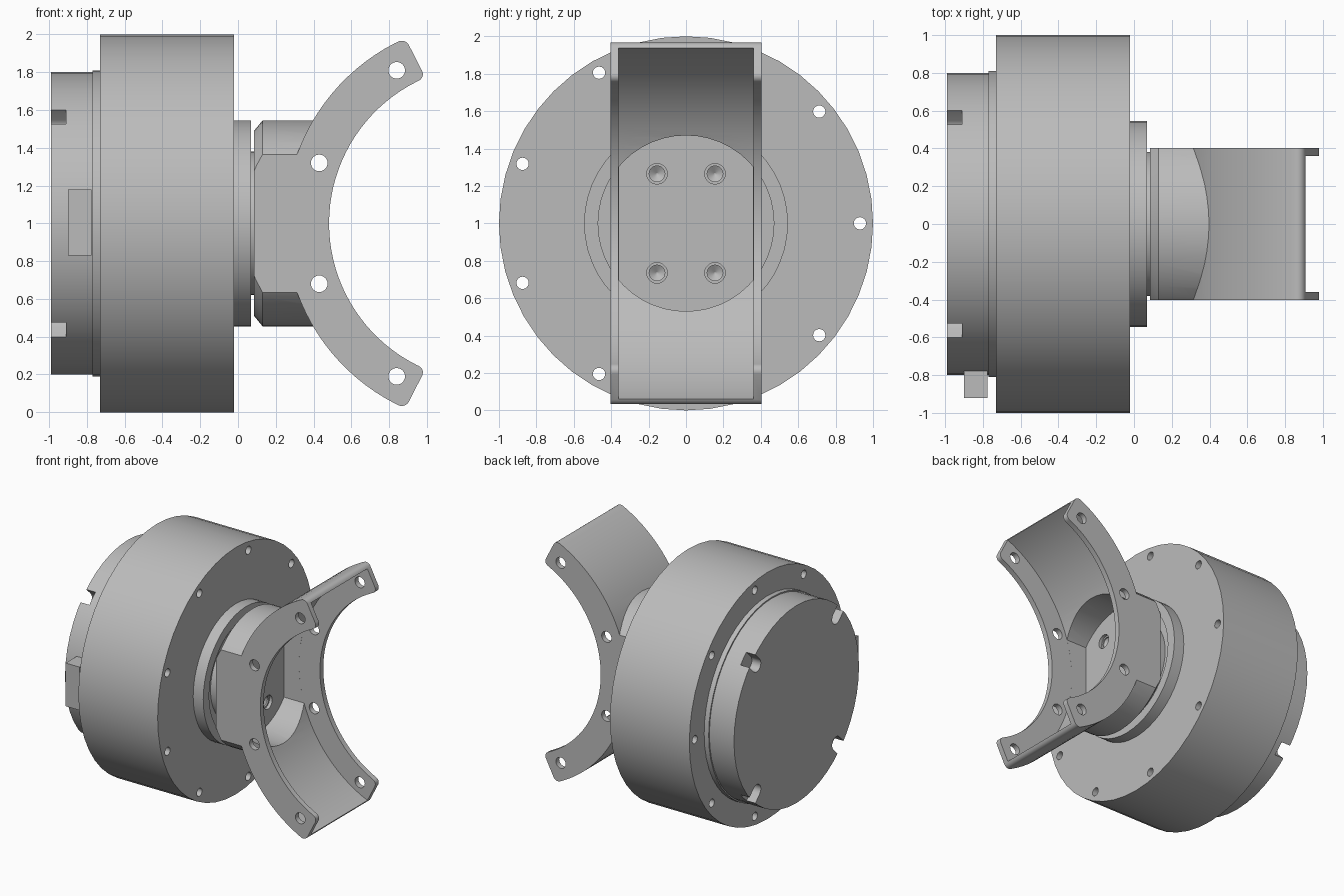
import bpy, bmesh, math
from mathutils import Matrix, Vector

if "Cube" in bpy.data.objects:
    bpy.data.objects.remove(bpy.data.objects["Cube"])

gray = bpy.data.materials.new("light gray")
gray.diffuse_color = (0.5, 0.5, 0.5, 1)
gray.use_nodes = True
gray.node_tree.nodes["Principled BSDF"].inputs["Base Color"].default_value = gray.diffuse_color
ZC = 1.0            # height of the motor axis
ARC = (1.32, 1.0)   # x, z centre of the yoke arc


def to_object(name, bm):
    bmesh.ops.recalc_face_normals(bm, faces=bm.faces)
    me = bpy.data.meshes.new(name)
    bm.to_mesh(me)
    bm.free()
    me.materials.append(gray)
    ob = bpy.data.objects.new(name, me)
    bpy.context.collection.objects.link(ob)
    return ob


def lathe(name, profile, y=0.0, z=ZC, n=48):
    """Solid of revolution about an x-parallel axis; profile = (x, radius)."""
    bm = bmesh.new()
    rings = []
    for x, r in profile:
        rings.append([bm.verts.new((x, y + r * math.cos(2 * math.pi * i / n),
                                    z + r * math.sin(2 * math.pi * i / n)))
                      for i in range(n)])
    for a, b in zip(rings, rings[1:]):
        for i in range(n):
            j = (i + 1) % n
            bm.faces.new((a[i], a[j], b[j], b[i]))
    bm.faces.new(rings[0])
    bm.faces.new(rings[-1])
    return to_object(name, bm)


def prism(name, pts, half, round_at=(), radius=0.04):
    """Extrude an x-z outline to y = +-half, rounding chosen corners."""
    bm = bmesh.new()
    a = [bm.verts.new((x, -half, z)) for x, z in pts]
    b = [bm.verts.new((x, half, z)) for x, z in pts]
    n = len(pts)
    for i in range(n):
        j = (i + 1) % n
        bm.faces.new((a[i], a[j], b[j], b[i]))
    bm.faces.new(a)
    bm.faces.new(b)
    edges = [bm.edges.get((a[i], b[i])) for i in round_at]
    if edges:
        bmesh.ops.bevel(bm, geom=edges, offset=radius, segments=5,
                        profile=0.5, affect='EDGES')
    return to_object(name, bm)


def box(name, lo, hi):
    bm = bmesh.new()
    size, mid = Vector(hi) - Vector(lo), (Vector(hi) + Vector(lo)) / 2
    bmesh.ops.create_cube(bm, size=1, matrix=Matrix.Translation(mid) @ Matrix.Diagonal((*size, 1)))
    return to_object(name, bm)


def arc(cx, cz, r, a0, a1, n):
    return [(cx + r * math.cos(math.radians(a0 + (a1 - a0) * i / n)),
             cz + r * math.sin(math.radians(a0 + (a1 - a0) * i / n)))
            for i in range(n + 1)]


def boolean(ob, cutter, op='DIFFERENCE'):
    mod = ob.modifiers.new("cut", 'BOOLEAN')
    mod.object, mod.operation, mod.solver = cutter, op, 'EXACT'
    bpy.context.view_layer.update()
    me = bpy.data.meshes.new_from_object(
        ob.evaluated_get(bpy.context.evaluated_depsgraph_get()))
    ob.modifiers.clear()
    ob.data = me
    bpy.data.objects.remove(cutter)


def smooth(ob):
    bpy.ops.object.select_all(action='DESELECT')
    ob.select_set(True)
    bpy.context.view_layer.objects.active = ob
    bpy.ops.object.shade_smooth_by_angle(angle=math.radians(25))


# Motor housing with nine through holes
housing = lathe("housing", [(-0.73, 1), (-0.02, 1)])
for k in range(9):
    a = math.radians(40 * k)
    boolean(housing, lathe("hole", [(-0.8, 0.033), (0.1, 0.033)],
                           0.93 * math.cos(a), ZC + 0.93 * math.sin(a), 16))

# Rear cap with four diagonal round-ended slots
cap = lathe("rear_cap", [(-0.99, 0.8), (-0.77, 0.8), (-0.77, 0.81), (-0.72, 0.81)])
for k in range(4):
    outline = arc(0.72, 0, 0.053, 90, 270, 10) + [(0.9, -0.053), (0.9, 0.053)]
    slot = prism("slot", outline, 0.08)
    # outline x becomes radial, thickness lies along the motor axis
    turn = Matrix.Rotation(math.radians(45 + 90 * k), 4, 'X')
    lay = Matrix(((0, 1, 0, 0), (1, 0, 0, 0), (0, 0, 1, 0), (0, 0, 0, 1)))
    slot.data.transform(Matrix.Translation((-0.99, 0, ZC)) @ turn @ lay)
    slot.data.flip_normals()
    boolean(cap, slot)

# Cable connector on the front of the cap
connector = box("connector", (-0.9, -0.92, 0.83), (-0.775, -0.7, 1.18))

# Output flange with recess, and shaft neck
flange = lathe("output_flange", [(-0.03, 0.545), (0.07, 0.545), (0.07, 0.47), (0.02, 0.47)])
neck = lathe("shaft_neck", [(0.01, 0.38), (0.09, 0.38)])

# Yoke: arc-shaped arms joined to a chamfered hub, trimmed to width
inner = arc(*ARC, 0.838, 113, 247, 40)
outer = arc(*ARC, 1.072, 246.1, 113.9, 40)
corners = (0, len(inner) - 1, len(inner), len(inner) + len(outer) - 1)
yoke = prism("yoke", inner + outer, 0.6, corners)
boolean(yoke, lathe("hub", [(0.085, 0.49), (0.13, 0.545), (0.44, 0.545)]), 'UNION')
boolean(yoke, box("trim", (-0.5, -0.403, -1), (1.5, 0.403, 3)), 'INTERSECT')

# Hollow between the side plates, and round pocket in the hub
boolean(yoke, prism("hollow", arc(*ARC, 1.025, 0, 357, 119), 0.36))
pocket = lathe("pocket", [(0.16, 0.47), (0.7, 0.47)])
boolean(pocket, box("pocket_trim", (0, -0.3595, 0), (1, 0.3595, 2)), 'INTERSECT')
boolean(yoke, pocket)

# Cross holes in the side plates
for x, dz in ((0.43, 0.32), (0.84, 0.81)):
    for s in (-1, 1):
        boolean(yoke, prism("cross_hole", arc(x, ZC + s * dz, 0.044, 0, 345, 23), 0.7))

# Blind screw holes in the pocket floor
for sy in (-1, 1):
    for sz in (-1, 1):
        boolean(yoke, lathe("screw_hole", [(0.1, 0.004), (0.125, 0.042), (0.135, 0.042),
                                           (0.135, 0.055), (0.2, 0.055)],
                            sy * 0.155, ZC + sz * 0.265, 20))

for ob in (housing, cap, flange, neck, yoke):
    smooth(ob)
